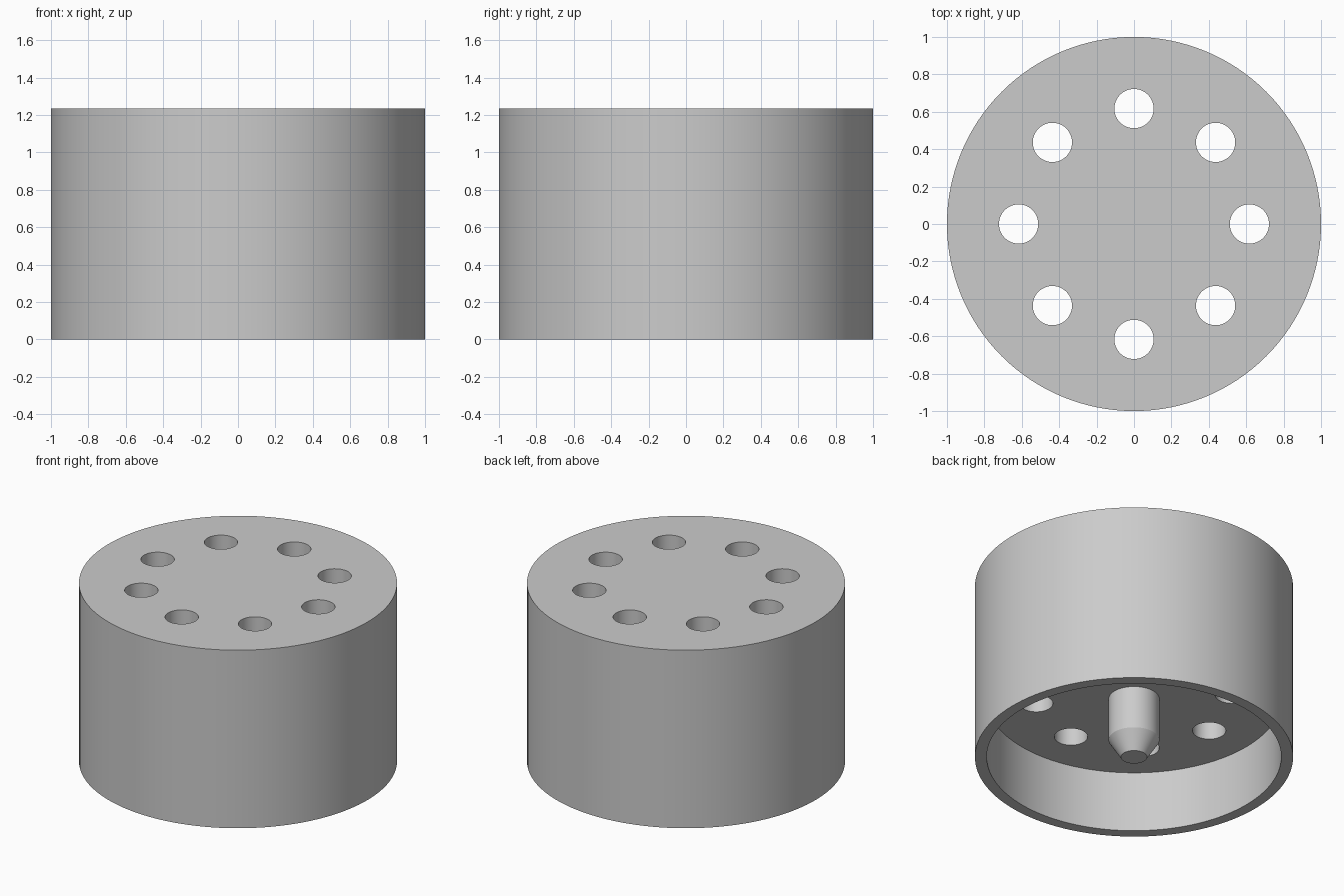
import bpy, bmesh
from math import pi, sin, cos
from mathutils import Vector

cube = bpy.data.objects.get("Cube")
if cube:
    bpy.data.objects.remove(cube)

HEIGHT, CEILING = 1.235, 0.42
OUTER, INNER = 1.0, 0.926
HOLE_RADIUS, HOLE_RING, HOLES = 0.105, 0.617, 8

grey = bpy.data.materials.new("plain grey")
grey.use_nodes = True
colour = (0.6, 0.6, 0.6, 1)
grey.diffuse_color = colour
grey.node_tree.nodes["Principled BSDF"].inputs["Base Color"].default_value = colour


def add_object(name, bm):
    bmesh.ops.recalc_face_normals(bm, faces=bm.faces)
    mesh = bpy.data.meshes.new(name)
    bm.to_mesh(mesh)
    bm.free()
    mesh.materials.append(grey)
    obj = bpy.data.objects.new(name, mesh)
    bpy.context.collection.objects.link(obj)
    return obj


def lathe(name, profile, steps):
    """Turn an (r, z) profile around the z axis."""
    bm = bmesh.new()
    verts = [bm.verts.new((r, 0, z)) for r, z in profile]
    edges = [bm.edges.new(pair) for pair in zip(verts, verts[1:])]
    bmesh.ops.spin(bm, geom=verts + edges, cent=(0, 0, 0), axis=(0, 0, 1),
                   angle=2 * pi, steps=steps, use_merge=True)
    bmesh.ops.remove_doubles(bm, verts=bm.verts, dist=1e-5)
    # Merge the flat centre fans into single faces
    bmesh.ops.dissolve_limit(bm, angle_limit=0.001, verts=bm.verts, edges=bm.edges)
    return add_object(name, bm)


def smooth(obj):
    bpy.ops.object.select_all(action='DESELECT')
    obj.select_set(True)
    bpy.context.view_layer.objects.active = obj
    bpy.ops.object.shade_smooth_by_angle(angle=pi / 6)


# Cup-shaped housing, open underneath, with a thick top
housing = lathe("housing", [(0, HEIGHT), (OUTER, HEIGHT), (OUTER, 0),
                            (INNER, 0), (INNER, CEILING), (0, CEILING)], 128)

# Ring of through holes
bm = bmesh.new()
for i in range(HOLES):
    a = 2 * pi * i / HOLES
    made = bmesh.ops.create_cone(bm, cap_ends=True, segments=48, radius1=HOLE_RADIUS,
                                 radius2=HOLE_RADIUS, depth=2)
    bmesh.ops.translate(bm, verts=made["verts"],
                        vec=Vector((cos(a), sin(a), 0)) * HOLE_RING + Vector((0, 0, 1.2)))
cutter = add_object("hole_cutter", bm)
cutter.hide_render = True

cut = housing.modifiers.new("holes", 'BOOLEAN')
cut.operation, cut.solver, cut.object = 'DIFFERENCE', 'EXACT', cutter
bpy.context.view_layer.objects.active = housing
bpy.ops.object.modifier_apply(modifier=cut.name)
bpy.data.objects.remove(cutter)
smooth(housing)

# Central pin with a tapered tip, hanging from the ceiling
pin = lathe("centre_pin", [(0.16, CEILING), (0.16, 0.124), (0.082, 0), (0, 0)], 64)
smooth(pin)
